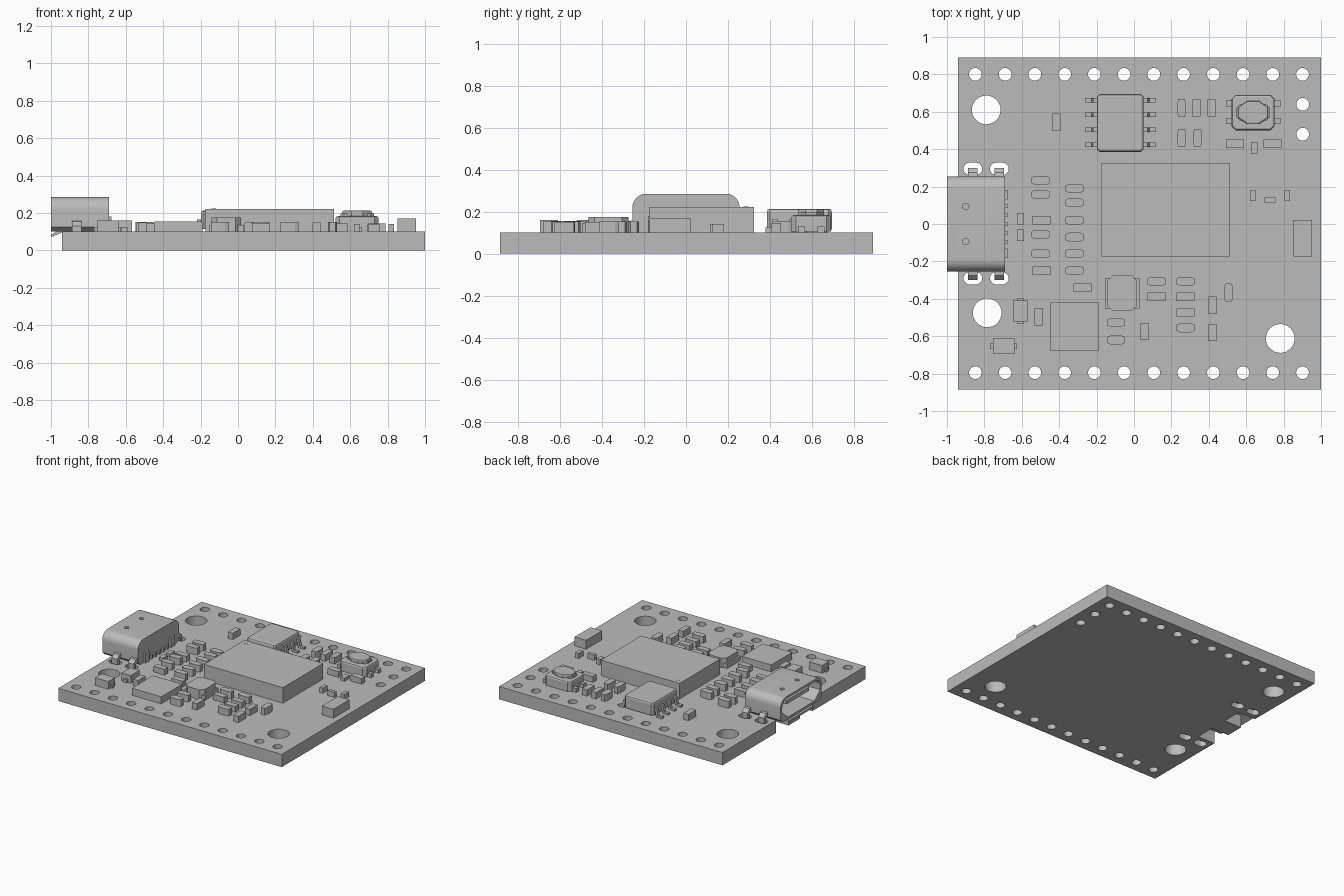
import bpy, bmesh, math

cube = bpy.data.objects.get("Cube")
if cube:
    bpy.data.objects.remove(cube, do_unlink=True)

grey = bpy.data.materials.new("plain_grey")
grey.use_nodes = True
COLOUR = (0.5, 0.5, 0.5, 1)
grey.diffuse_color = COLOUR
grey.node_tree.nodes["Principled BSDF"].inputs["Base Color"].default_value = COLOUR

TOP = 0.1  # upper face of the board


def finish(name, bm):
    bmesh.ops.recalc_face_normals(bm, faces=bm.faces)
    mesh = bpy.data.meshes.new(name)
    bm.to_mesh(mesh)
    bm.free()
    mesh.materials.append(grey)
    obj = bpy.data.objects.new(name, mesh)
    bpy.context.collection.objects.link(obj)
    return obj


def add_prism(bm, pts, lo, hi, axis="z"):
    """Extrude an outline along one axis; returns the far cap."""
    place = {"x": lambda a, b, t: (t, a, b), "y": lambda a, b, t: (a, t, b),
             "z": lambda a, b, t: (a, b, t)}[axis]
    low = [bm.verts.new(place(a, b, lo)) for a, b in pts]
    high = [bm.verts.new(place(a, b, hi)) for a, b in pts]
    bm.faces.new(low)
    cap = bm.faces.new(high)
    for i in range(len(pts)):
        j = (i + 1) % len(pts)
        bm.faces.new((low[i], low[j], high[j], high[i]))
    return cap


def prism(name, pts, lo, hi, axis="z", bevel=0):
    bm = bmesh.new()
    cap = add_prism(bm, pts, lo, hi, axis)
    if bevel:
        bmesh.ops.bevel(bm, geom=list(cap.edges), offset=bevel, segments=2,
                        profile=0.5, affect="EDGES")
    return finish(name, bm)


def rect(x, y, w, d, cx=0, cy=None):
    """Rectangle outline with optional corner cuts."""
    cy = cx if cy is None else cy
    a, b = w / 2, d / 2
    if not cx:
        return [(x - a, y - b), (x + a, y - b), (x + a, y + b), (x - a, y + b)]
    return [(x - a + cx, y - b), (x + a - cx, y - b), (x + a, y - b + cy), (x + a, y + b - cy),
            (x + a - cx, y + b), (x - a + cx, y + b), (x - a, y + b - cy), (x - a, y - b + cy)]


def arc(x, y, r, start, end, n):
    angles = [math.radians(start + (end - start) * i / n) for i in range(n + 1)]
    return [(x + r * math.cos(t), y + r * math.sin(t)) for t in angles]


def circle(x, y, r, n=24):
    return arc(x, y, r, 0, 360, n)[:-1]


def slot(x, y, w, d):
    s = (w - d) / 2
    return arc(x + s, y, d / 2, -90, 90, 10) + arc(x - s, y, d / 2, 90, 270, 10)


def cut(obj, cutter):
    cutter.hide_render = True
    cutter.hide_viewport = True
    cutter.display_type = "WIRE"
    mod = obj.modifiers.new("cut", "BOOLEAN")
    mod.operation = "DIFFERENCE"
    mod.solver = "EXACT"
    mod.object = cutter


def smooth(obj):
    bpy.ops.object.select_all(action="DESELECT")
    obj.select_set(True)
    bpy.context.view_layer.objects.active = obj
    bpy.ops.object.shade_smooth_by_angle(angle=math.radians(30))


# Circuit board with pin holes, mounting holes, slots and edge notches
board = prism("board", rect(0.03, 0.0025, 1.94, 1.775), 0, TOP)
holes = bmesh.new()
outlines = [circle(-0.848 + 0.159 * i, y, 0.034) for i in range(12) for y in (-0.795, 0.8)]
outlines += [circle(0.902, y, 0.034) for y in (0.48, 0.64)]
outlines += [circle(x, y, 0.077, 32) for x, y in ((-0.79, 0.61), (-0.785, -0.475), (0.782, -0.612))]
outlines += [slot(x, y, 0.1, 0.066) for x in (-0.862, -0.72) for y in (-0.29, 0.295)]
outlines += [rect(-0.88, s * 0.148, 0.18, 0.155) for s in (-1, 1)]
for outline in outlines:
    add_prism(holes, outline, -0.1, 0.2)
smooth(board)
cut(board, finish("board_hole_cutter", holes))

# Connector shell, open at the outer end
half, roof, rad = 0.255, 0.285, 0.065
outer = [(-0.225, TOP), (0.225, TOP), (half, 0.125)]
outer += arc(half - rad, roof - rad, rad, 0, 90, 8) + arc(rad - half, roof - rad, rad, 90, 180, 8)
outer += [(-half, 0.125)]
shell = prism("connector_shell", outer, -1, -0.69, "x")
smooth(shell)
inner = [(-0.165, 0.118), (0.165, 0.118), (0.235, 0.18)]
inner += arc(0.185, 0.217, 0.05, 0, 90, 6) + arc(-0.185, 0.217, 0.05, 90, 180, 6)
inner += [(-0.235, 0.18)]
mouth = bmesh.new()
add_prism(mouth, inner, -1.1, -0.73, "x")
cut(shell, finish("connector_mouth_cutter", mouth))
dimples = bmesh.new()
for s in (-1, 1):
    add_prism(dimples, circle(-0.9, s * 0.093, 0.017, 16), 0.25, 0.4)
cut(shell, finish("connector_dimple_cutter", dimples))
prism("connector_tongue", rect(-0.845, 0, 0.25, 0.28), 0.2, 0.23)

# Flared lip, anchor legs and contacts of the connector
prism("connector_lip", [(-1, 0.07), (-0.93, TOP), (-0.93, 0.118), (-1, 0.085)], -0.15, 0.15, "y")
for s in (-1, 1):
    for x in (-0.862, -0.72):
        prism("connector_leg", [(s * 0.24, 0.16), (s * 0.275, 0.155), (s * 0.3, 0.13),
                                (s * 0.3, 0.03), (s * 0.28, 0.03), (s * 0.275, 0.12),
                                (s * 0.24, 0.13)], x - 0.025, x + 0.025, "x")
    prism("contact_side", rect(-0.688, s * 0.157, 0.025, 0.05), TOP, 0.18)
for i in range(-2, 3):
    prism("contact", rect(-0.69, i * 0.048, 0.03, 0.018), TOP, 0.13)

# Main processor and flat chip
prism("processor", rect(0.17, 0.075, 0.685, 0.5), TOP, 0.222)
prism("processor_mark", circle(-0.13, 0.285, 0.012, 12), 0.222, 0.224)
prism("flat_chip", rect(-0.318, -0.55, 0.255, 0.26), TOP, 0.155)

# Memory chip with bent leads
chip = prism("memory_chip", rect(-0.073, 0.54, 0.25, 0.31, 0.015), 0.115, 0.213, bevel=0.014)
for y in (0.425, 0.505, 0.585, 0.662):
    for s in (-1, 1):
        path = [(0.1, 0.165), (0.145, 0.165), (0.155, 0.115), (0.19, 0.115),
                (0.19, TOP), (0.14, TOP), (0.13, 0.15), (0.1, 0.15)]
        prism("memory_chip_lead", [(-0.073 + s * a, b) for a, b in path], y - 0.012, y + 0.012, "y")

# Push button
prism("button_body", rect(0.637, 0.596, 0.23, 0.19, 0.022), 0.105, 0.183, bevel=0.012)
prism("button_collar", rect(0.637, 0.596, 0.18, 0.09, 0.02), 0.18, 0.196)
prism("button_cap", rect(0.637, 0.596, 0.16, 0.125, 0.05, 0.035), 0.18, 0.212, bevel=0.008)
for s in (-1, 1):
    for y in (0.55, 0.643):
        prism("button_lead", rect(0.637 + s * 0.12, y, 0.05, 0.032), TOP, 0.13)

# Power coil
prism("coil_body", rect(-0.063, -0.37, 0.16, 0.19, 0.03), TOP, 0.175)
prism("coil_base", rect(-0.063, -0.37, 0.186, 0.165), TOP, 0.135)

# Edge component and two diodes with end tabs
prism("edge_component", rect(0.902, -0.077, 0.1, 0.196), TOP, 0.17)
prism("diode_upright", rect(-0.607, -0.465, 0.08, 0.11), TOP, 0.16)
prism("diode_upright_tabs", rect(-0.607, -0.465, 0.03, 0.14), TOP, 0.125)
prism("diode_flat", rect(-0.697, -0.653, 0.115, 0.085), TOP, 0.16)
prism("diode_flat_tabs", rect(-0.697, -0.653, 0.145, 0.03), TOP, 0.125)

# Resistors: plain blocks, lengthwise in x or in y
flat = [(-0.495, 0.02), (-0.495, -0.249), (-0.275, -0.34), (0.54, 0.43), (0.74, 0.43),
        (0.12, -0.39), (0.275, -0.39), (0.275, -0.473)]
upright = [(-0.414, 0.543), (0.335, 0.62), (0.415, 0.62), (0.42, -0.435), (0.42, -0.58),
           (0.057, -0.575), (-0.51, -0.495)]
for x, y in flat:
    prism("resistor", rect(x, y, 0.095, 0.045), TOP, 0.145)
for x, y in upright:
    prism("resistor", rect(x, y, 0.043, 0.093), TOP, 0.15)

# Capacitors: blocks with clipped corners
flat = [(-0.5, y) for y in (0.233, 0.158, -0.056, -0.158)]
flat += [(-0.318, y) for y in (0.19, 0.115, 0.02, -0.07, -0.158, -0.249)]
flat += [(0.12, -0.307), (0.275, -0.307), (0.275, -0.555), (-0.097, -0.527), (-0.097, -0.62)]
for x, y in flat:
    prism("capacitor", rect(x, y, 0.097, 0.048, 0.02, 0.008), TOP, 0.153)
for x, y in [(0.255, 0.62), (0.255, 0.46), (0.34, 0.46), (0.505, -0.367)]:
    prism("capacitor", rect(x, y, 0.048, 0.097, 0.008, 0.02), TOP, 0.153)

# Tiny parts
for x, y in [(-0.607, 0.028), (-0.607, -0.06), (0.643, 0.408)]:
    prism("tiny_part", rect(x, y, 0.036, 0.06), TOP, 0.125)
for x in (0.635, 0.82):
    prism("tiny_part", rect(x, 0.153, 0.03, 0.058), TOP, 0.14)
prism("tiny_part", rect(0.727, 0.128, 0.06, 0.028), TOP, 0.14)
